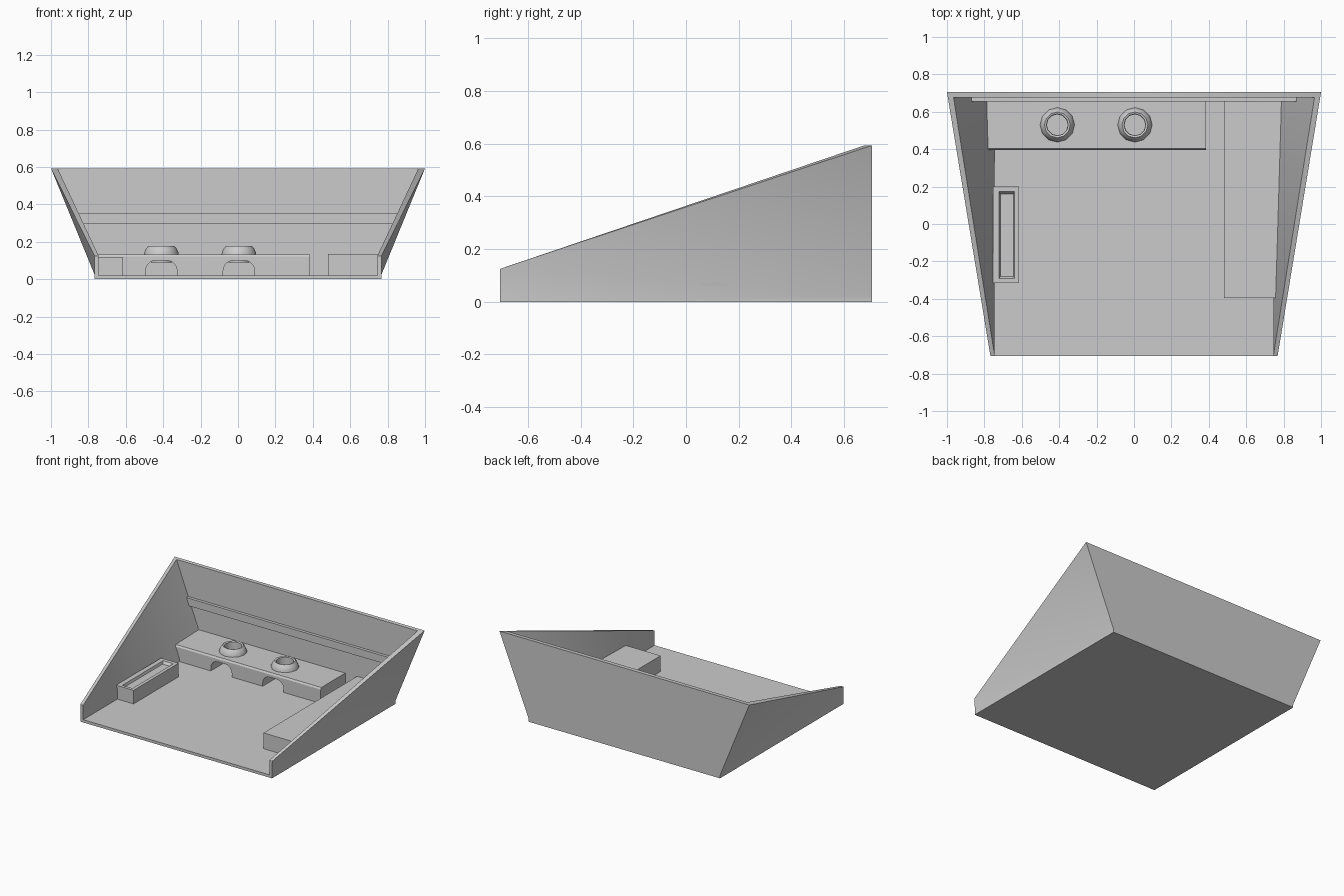
import bpy, bmesh
from math import sin, cos, pi

if "Cube" in bpy.data.objects:
    bpy.data.objects.remove(bpy.data.objects["Cube"])

Y = 0.705


def make(name, verts, faces, smooth=False):
    me = bpy.data.meshes.new(name)
    me.from_pydata(verts, [], faces)
    bm = bmesh.new()
    bm.from_mesh(me)
    bmesh.ops.recalc_face_normals(bm, faces=bm.faces)
    bm.to_mesh(me)
    bm.free()
    ob = bpy.data.objects.new(name, me)
    bpy.context.collection.objects.link(ob)
    activate(ob)
    if smooth:
        bpy.ops.object.shade_smooth_by_angle(angle=0.6)
    return ob


def activate(ob):
    bpy.ops.object.select_all(action='DESELECT')
    ob.select_set(True)
    bpy.context.view_layer.objects.active = ob


def loft(name, a, b):
    """Closed solid between two matching rings of points."""
    n = len(a)
    faces = [tuple(range(n)), tuple(range(n, 2 * n))]
    faces += [(i, (i + 1) % n, n + (i + 1) % n, n + i) for i in range(n)]
    return make(name, list(a) + list(b), faces)


def rect(x0, x1, y0, y1, z):
    return [(x0, y0, z), (x1, y0, z), (x1, y1, z), (x0, y1, z)]


def circle(x, y, r, z, n=12):
    return [(x + r * cos(2 * pi * i / n), y + r * sin(2 * pi * i / n), z) for i in range(n)]


def cut(ob, cutter):
    activate(ob)
    mod = ob.modifiers.new("cut", 'BOOLEAN')
    mod.operation = 'DIFFERENCE'
    mod.solver = 'EXACT'
    mod.object = cutter
    bpy.ops.object.modifier_apply(modifier=mod.name)
    bpy.data.objects.remove(cutter)


# Open-fronted tray: right half, mirrored
P = {
    'a0': (0, -Y, 0), 'a1': (.766, -Y, 0), 'a2': (.766, Y, 0), 'a3': (0, Y, 0),
    'b1': (.766, -Y, .022), 'b2': (.766, Y, .022),
    'c1': (.768, -Y, .125), 'c2': (1, Y, .593), 'c3': (0, Y, .593),
    'd0': (0, -Y, .02), 'd1': (.745, -Y, .02), 'd2': (.745, .676, .02), 'd3': (0, .676, .02),
    'e1': (.745, -Y, .125), 'e2': (.965, .676, .593), 'e3': (0, .676, .593),
}
keys = list(P)
F = ["a0 a3 a2 a1", "a1 a2 b2 b1", "b1 b2 c1", "c1 b2 c2", "a3 c3 c2 b2 a2",
     "c1 c2 e2 e1", "c2 c3 e3 e2", "d1 e1 d2", "e1 e2 d2", "d2 e2 e3 d3",
     "d0 d1 d2 d3", "a0 a1 b1 d1 d0", "b1 c1 e1 d1"]
tray = make("tray_shell", list(P.values()), [[keys.index(k) for k in f.split()] for f in F])
tray.modifiers.new("mirror", 'MIRROR')
bpy.ops.object.modifier_apply(modifier="mirror")
bpy.ops.object.shade_smooth_by_angle(angle=0.52)

# Rail across the back wall
loft("back_rail", rect(-.85, .85, .655, .69, .295), rect(-.87, .87, .655, .69, .35))

# Rear platform with chamfered front edge
profile = [(.395, .01), (.395, .12), (.403, .132), (.69, .132), (.69, .01)]
platform = loft("rear_platform", [(-.748 - .36 * (z - .01), y, z) for y, z in profile],
                [(.385, y, z) for y, z in profile])

# Arched openings, vertical holes and raised collars
collar = [(.093, .128), (.091, .143), (.082, .163), (.069, .178), (.058, .174), (.056, .09)]
for k, cx in enumerate((-.41, .005)):
    w, r, top = .084, .055, .1
    arch = [(cx - w, -.05), (cx + w, -.05)]
    for s, start in ((1, 0), (-1, pi / 2)):
        arch += [(cx + s * (w - r) + r * cos(start + pi / 2 * i / 5),
                  top - r + r * sin(start + pi / 2 * i / 5)) for i in range(6)]
    cut(platform, loft("arch_cutter", [(x, .3, z) for x, z in arch], [(x, .61, z) for x, z in arch]))
    cut(platform, loft("hole_cutter", circle(cx, .53, .06, .06), circle(cx, .53, .06, .3)))
    n, m = 12, len(collar)
    verts = [v for rad, z in collar for v in circle(cx, .53, rad, z, n)]
    faces = [(j * n + i, j * n + (i + 1) % n, (j + 1) * n + (i + 1) % n, (j + 1) * n + i)
             for j in range(m - 1) for i in range(n)]
    make(f"collar_{k + 1}", verts, faces, smooth=True)

# Left block with shallow slot
left = loft("left_block", rect(-.75, -.615, -.315, .2, .01), rect(-.755, -.615, -.315, .2, .118))
cut(left, loft("slot_cutter", rect(-.715, -.645, -.28, .16, .1), rect(-.723, -.637, -.297, .178, .125)))

# Right block following the sloped wall
loft("right_block", rect(.48, .75, -.395, .685, .01),
     [(.48, -.395, .134), (.757, -.395, .134), (.79, .685, .134), (.48, .685, .134)])
